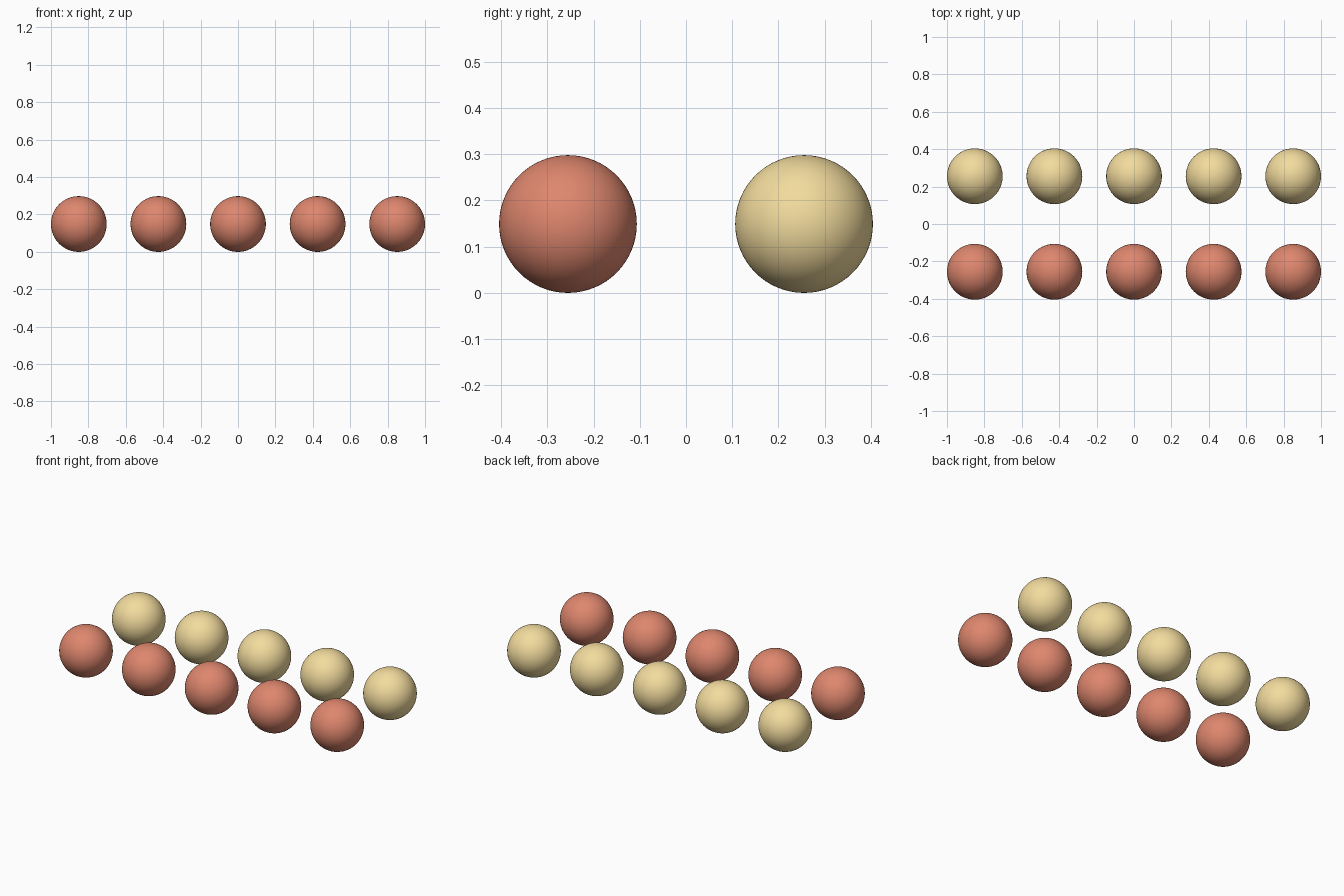
import bpy

if "Cube" in bpy.data.objects:
    bpy.data.objects.remove(bpy.data.objects["Cube"])

SPACING = 2 / 4.7            # distance between balls along x
RADIUS = 0.35 * SPACING
ROW_Y = 0.6 * SPACING        # half the distance between the two rows


def make_material(name, color):
    mat = bpy.data.materials.new(name)
    mat.diffuse_color = (*color, 1.0)
    mat.use_nodes = True
    mat.node_tree.nodes["Principled BSDF"].inputs["Base Color"].default_value = mat.diffuse_color
    return mat


def ball(name, x, y, mat):
    bpy.ops.mesh.primitive_uv_sphere_add(
        segments=64, ring_count=32, radius=RADIUS, location=(x, y, RADIUS))
    obj = bpy.context.object
    obj.name = name
    obj.data.materials.append(mat)
    bpy.ops.object.shade_smooth()


# Two rows of five balls: salmon in front, pale yellow behind
rows = [
    ("front_ball", -ROW_Y, make_material("salmon", (0.73, 0.24, 0.155))),
    ("back_ball", ROW_Y, make_material("pale_yellow", (0.89, 0.71, 0.34))),
]
for name, y, mat in rows:
    for i in range(5):
        ball(f"{name}_{i + 1}", (i - 2) * SPACING, y, mat)
